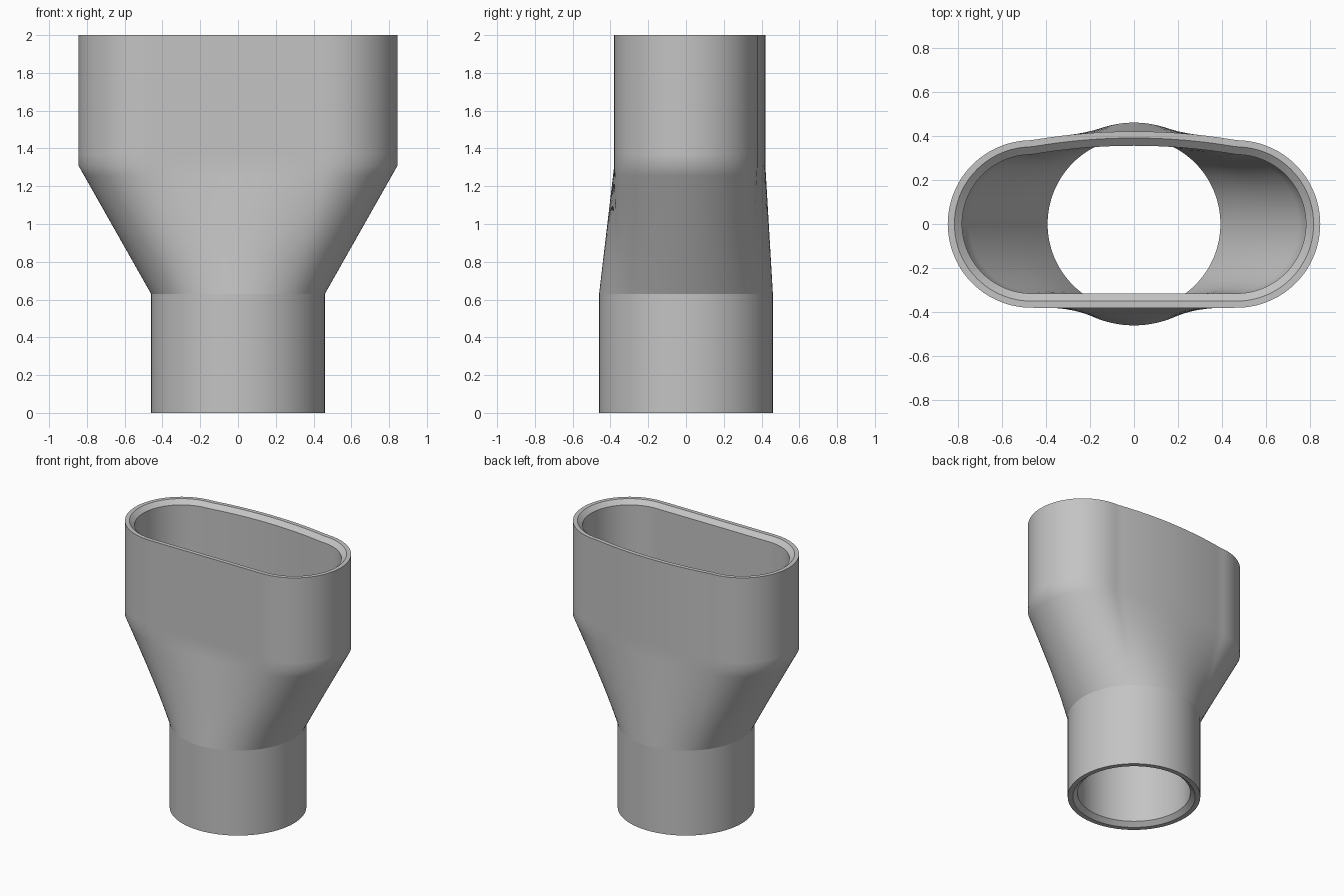
import bpy
import bmesh
from math import sin, cos, pi, radians
from mathutils import Vector

cube = bpy.data.objects.get("Cube")
if cube:
    bpy.data.objects.remove(cube, do_unlink=True)

QUARTER = 40          # points per quarter of each ring
END_X = 0.465         # centre of the rounded ends of the oval
ARCH = 0.04           # bulge of the back wall


def resample(path, n):
    """Return n points evenly spaced along a path, leaving out its end."""
    dist = [0.0]
    for a, b in zip(path, path[1:]):
        dist.append(dist[-1] + (b - a).length)
    out, k = [], 0
    for i in range(n):
        d = dist[-1] * i / n
        while dist[k + 1] < d:
            k += 1
        out.append(path[k].lerp(path[k + 1], (d - dist[k]) / (dist[k + 1] - dist[k])))
    return out


def mirror_ring(half):
    """Complete a half ring (front middle to back middle) across x."""
    return half + [Vector((-p.x, p.y)) for p in reversed(half[1:-1])]


def circle(r):
    n = QUARTER * 2
    return mirror_ring([Vector((r * sin(pi * i / n), -r * cos(pi * i / n)))
                        for i in range(n + 1)])


def oval(r):
    m = 60
    arc = [Vector((END_X + r * sin(pi * i / m), -r * cos(pi * i / m)))
           for i in range(m + 1)]
    front = [Vector((0, -r))] + arc[:m // 2 + 1]
    arch = [Vector((END_X * (1 - t), r + ARCH * (1 - (1 - t) ** 2)))
            for t in (i / 20 for i in range(1, 21))]
    back = arc[m // 2:] + arch
    return mirror_ring(resample(front, QUARTER) + resample(back, QUARTER) + [back[-1]])


def blend(a, b, t):
    return [p.lerp(q, t) for p, q in zip(a, b)]


# Cross-sections of the outer wall, the bevelled rims and the inner wall
Z_LOW, Z_HIGH, Z_TOP, BEVEL = 0.63, 1.31, 2.0, 0.03
pipe_out, pipe_mid, pipe_in = circle(0.46), circle(0.425), circle(0.392)
oval_out, oval_mid, oval_in = oval(0.38), oval(0.35), oval(0.315)


def wall(pipe, mouth, z0, z1):
    """Rings of one wall, from pipe end to oval mouth."""
    rings = [(pipe, z0), (pipe, Z_LOW)]
    for t in (0.25, 0.5, 0.75, 0.92):
        rings.append((blend(pipe, mouth, t), Z_LOW + t * (Z_HIGH - Z_LOW)))
    return rings + [(mouth, Z_HIGH), (mouth, Z_HIGH + 0.06), (mouth, z1)]


sections = wall(pipe_out, oval_out, 0, Z_TOP)
sections.append((oval_mid, Z_TOP))
sections += reversed(wall(pipe_in, oval_in, BEVEL, Z_TOP - BEVEL))
sections.append((pipe_mid, 0))

# Loft all rings into one closed shell
bm = bmesh.new()
rings = [[bm.verts.new((p.x, p.y, z)) for p in pts] for pts, z in sections]
for a, b in zip(rings, rings[1:] + rings[:1]):
    for i in range(len(a)):
        j = (i + 1) % len(a)
        bm.faces.new((a[i], a[j], b[j], b[i]))
bmesh.ops.recalc_face_normals(bm, faces=bm.faces)

# Crisp seam where the round pipe meets the transition
for e in bm.edges:
    if all(abs(v.co.z - Z_LOW) < 1e-4 for v in e.verts):
        e.smooth = False

mesh = bpy.data.meshes.new("nozzle_adapter")
bm.to_mesh(mesh)
bm.free()
obj = bpy.data.objects.new("nozzle_adapter", mesh)
bpy.context.collection.objects.link(obj)

# Plain grey plastic
grey = (0.55, 0.55, 0.55, 1)
mat = bpy.data.materials.new("grey_plastic")
mat.use_nodes = True
mat.diffuse_color = grey
mat.node_tree.nodes["Principled BSDF"].inputs["Base Color"].default_value = grey
mesh.materials.append(mat)

bpy.ops.object.select_all(action='DESELECT')
obj.select_set(True)
bpy.context.view_layer.objects.active = obj
bpy.ops.object.shade_smooth_by_angle(angle=radians(35), keep_sharp_edges=True)
